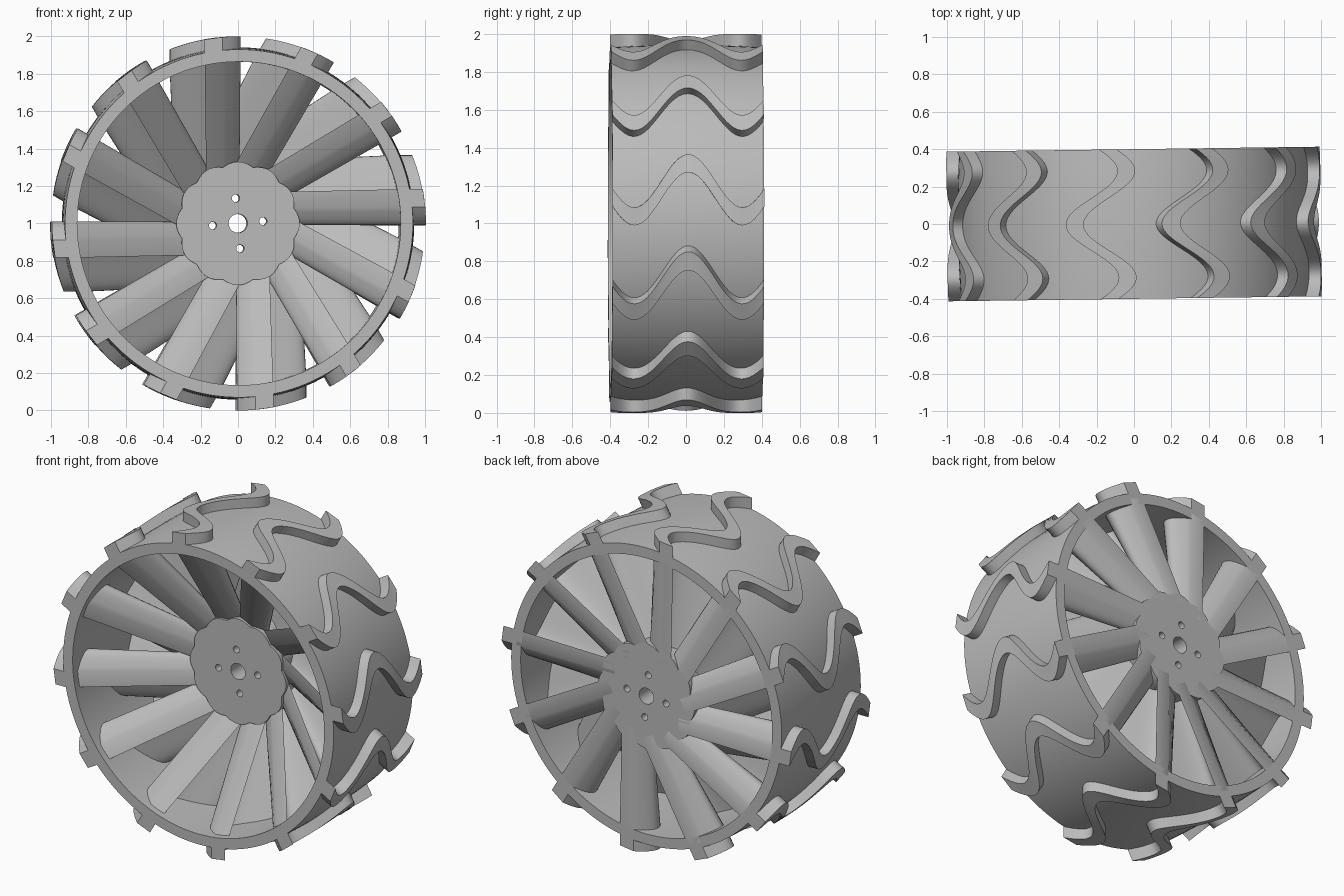
import bpy, bmesh, math
from mathutils import Matrix, Vector

cube = bpy.data.objects.get("Cube")
if cube:
    bpy.data.objects.remove(cube, do_unlink=True)

COUNT = 12          # treads and spokes around the wheel
HALF = 0.4          # half width of the wheel
RIB = 0.095         # rib thickness
PLACE = Matrix.Translation((0, 0, 1)) @ Matrix.Rotation(0.0134, 4, 'Z')

grey = bpy.data.materials.new("wheel_grey")
grey.use_nodes = True
grey.diffuse_color = (0.5, 0.5, 0.5, 1)
grey.node_tree.nodes["Principled BSDF"].inputs["Base Color"].default_value = (0.5, 0.5, 0.5, 1)


def finish(name, mesh, matrix=PLACE):
    mesh.materials.clear()
    mesh.materials.append(grey)
    mesh.shade_smooth()
    mesh.set_sharp_from_angle(angle=math.radians(35))
    obj = bpy.data.objects.new(name, mesh)
    bpy.context.collection.objects.link(obj)
    obj.matrix_world = matrix
    return obj


def from_bmesh(name, bm):
    bmesh.ops.recalc_face_normals(bm, faces=bm.faces)
    mesh = bpy.data.meshes.new(name)
    bm.to_mesh(mesh)
    bm.free()
    return finish(name, mesh)


def wave(u):
    """Sideways offset of a rib across the wheel, u from 0 (front) to 1 (back)."""
    y = HALF * (2 * u - 1)
    return 0.13 + 0.14 * math.cos(math.tau * y / 0.57)


def on_circle(radius, t):
    return math.sqrt(radius * radius - t * t)


def wavy_rib(name, angle, section, steps=48):
    """Loft four-cornered sections (t, s, y) from front to back."""
    out = Vector((math.cos(angle), 0, math.sin(angle)))
    side = Vector((-math.sin(angle), 0, math.cos(angle)))
    bm = bmesh.new()
    rows = []
    for i in range(steps + 1):
        rows.append([bm.verts.new(out * s + side * t + Vector((0, y, 0)))
                     for t, s, y in section(i / steps)])
    for a, b in zip(rows, rows[1:]):
        for j in range(4):
            k = (j + 1) % 4
            bm.faces.new((a[j], a[k], b[k], b[j]))
    bm.faces.new(rows[0])
    bm.faces.new(rows[-1])
    return from_bmesh(name, bm)


def tread_section(u):
    y = HALF * (2 * u - 1)
    lo, hi = wave(u), wave(u) + RIB
    return [(lo, on_circle(0.9, lo), y), (hi, on_circle(0.9, hi), y),
            (hi, on_circle(1, hi), y), (lo, on_circle(1, lo), y)]


def spoke_section(u):
    y_in = 0.07 + (HALF - 0.07) * u
    y_out = -0.38 + (HALF + 0.38) * u
    lo, hi = wave(u), wave(u) + RIB
    return [(lo * 0.92, 0.22, y_in), (hi * 0.92, 0.22, y_in),
            (hi, on_circle(0.9, hi), y_out), (lo, on_circle(0.9, lo), y_out)]


# Rim band: a gently crowned tube
bm = bmesh.new()
profile = [(0.865, -HALF), (0.865, HALF)]
for i in range(13):
    y = HALF * (1 - i / 6)
    profile.append((0.93 + 0.012 * (1 - (y / HALF) ** 2), y))
SEG = 128
rings = []
for i in range(SEG):
    a = math.tau * i / SEG
    rings.append([bm.verts.new((r * math.cos(a), y, r * math.sin(a))) for r, y in profile])
for i in range(SEG):
    a, b = rings[i], rings[(i + 1) % SEG]
    for j in range(len(profile)):
        k = (j + 1) % len(profile)
        bm.faces.new((a[j], a[k], b[k], b[j]))
from_bmesh("rim_band", bm)

# Wavy treads outside the band, matching spokes inside it
for n in range(COUNT):
    angle = math.tau * n / COUNT
    wavy_rib(f"tread_{n + 1}", angle, tread_section)
    wavy_rib(f"spoke_{n + 1}", angle, spoke_section)

# Hub: scalloped plate with an axle hole and four bolt holes
curve = bpy.data.curves.new("hub_outline", 'CURVE')
curve.dimensions = '2D'
curve.fill_mode = 'BOTH'
curve.extrude = HALF / 2


def add_loop(radius, cx=0, cy=0, points=32):
    spline = curve.splines.new('POLY')
    spline.points.add(points - 1)
    spline.use_cyclic_u = True
    for i, p in enumerate(spline.points):
        a = math.tau * i / points
        r = radius(a)
        p.co = (cx + r * math.cos(a), cy + r * math.sin(a), 0, 1)


add_loop(lambda a: 0.31 + 0.02 * abs(math.cos(COUNT / 2 * a)), points=144)
add_loop(lambda a: 0.05)
for n in range(4):
    a = math.radians(5 + 90 * n)
    add_loop(lambda _: 0.021, 0.135 * math.cos(a), 0.135 * math.sin(a), 20)

outline = bpy.data.objects.new("hub_outline", curve)
bpy.context.collection.objects.link(outline)
bpy.context.view_layer.update()
graph = bpy.context.evaluated_depsgraph_get()
hub_mesh = bpy.data.meshes.new_from_object(outline.evaluated_get(graph))
bpy.data.objects.remove(outline, do_unlink=True)
finish("hub", hub_mesh, PLACE @ Matrix.Translation((0, HALF / 2, 0)) @ Matrix.Rotation(math.pi / 2, 4, 'X'))
